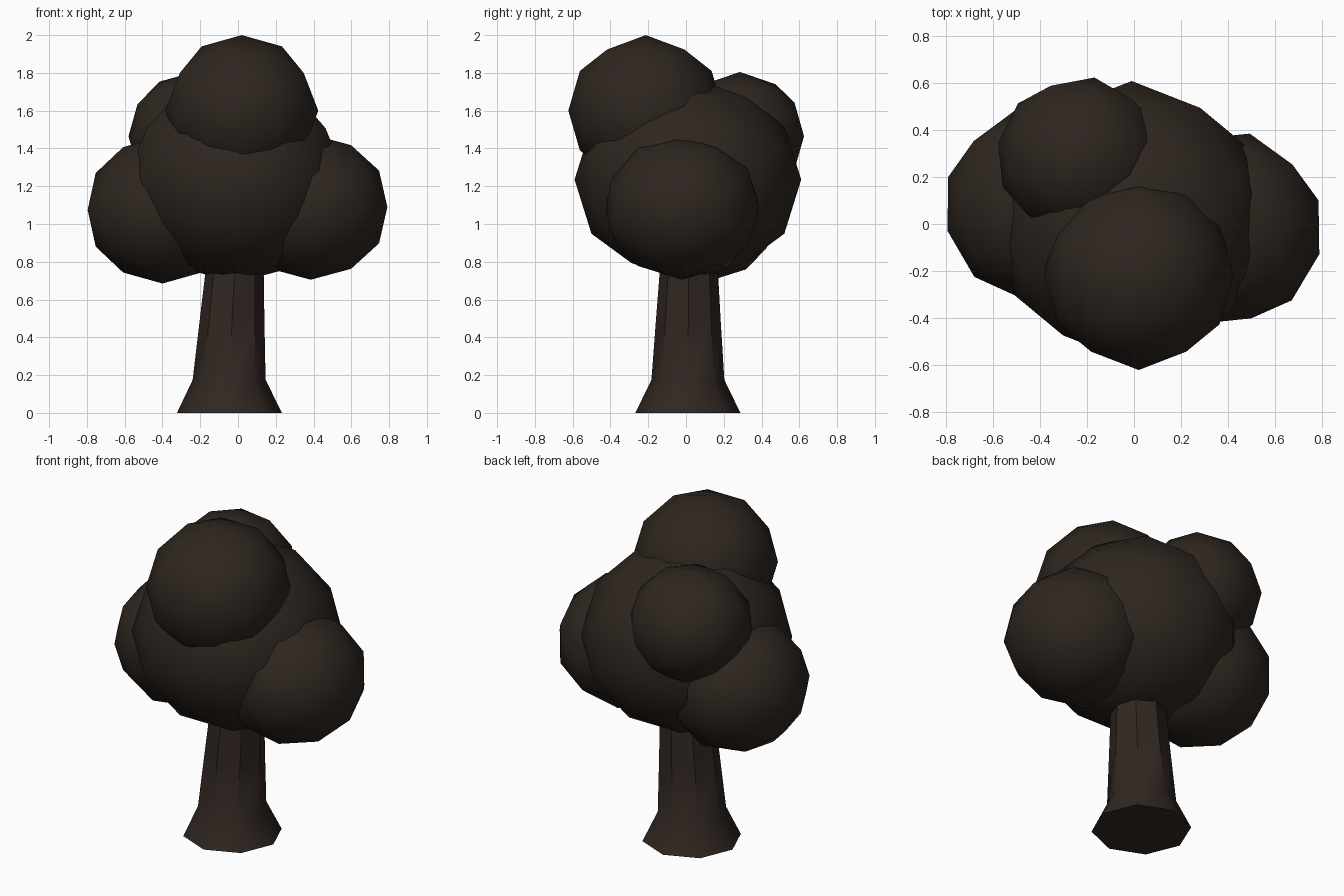
import bpy, bmesh
from math import radians, cos, sin, pi
from mathutils import Matrix

if "Cube" in bpy.data.objects:
    bpy.data.objects.remove(bpy.data.objects["Cube"])


def material(name, rgb):
    m = bpy.data.materials.new(name)
    m.diffuse_color = (*rgb, 1)
    m.use_nodes = True
    m.node_tree.nodes["Principled BSDF"].inputs["Base Color"].default_value = m.diffuse_color
    return m


bark = material("bark", (0.030, 0.020, 0.015))
leaf = material("leaf", (0.027, 0.019, 0.014))


def add_object(name, bm, mat, angle):
    me = bpy.data.meshes.new(name)
    bmesh.ops.recalc_face_normals(bm, faces=bm.faces)
    bm.to_mesh(me)
    bm.free()
    me.materials.append(mat)
    ob = bpy.data.objects.new(name, me)
    bpy.context.collection.objects.link(ob)
    bpy.ops.object.select_all(action='DESELECT')
    ob.select_set(True)
    bpy.context.view_layer.objects.active = ob
    bpy.ops.object.shade_smooth_by_angle(angle=radians(angle))
    return ob


# Leaf clumps: low-poly balls turned so an edge midpoint points up
def clump(name, centre, size, spin):
    bm = bmesh.new()
    turn = Matrix.Rotation(radians(spin), 4, 'Z') @ Matrix.Rotation(radians(-31.72), 4, 'Y')
    bmesh.ops.create_icosphere(bm, subdivisions=2, radius=1, matrix=turn)
    bmesh.ops.scale(bm, vec=size, verts=bm.verts)
    bmesh.ops.translate(bm, vec=centre, verts=bm.verts)
    add_object(name, bm, leaf, 60)


clump("main_foliage", (-0.01, 0.01, 1.235), (0.585, 0.60, 0.545), 0)
clump("top_front_foliage", (0.02, -0.213, 1.60), (0.405, 0.41, 0.40), 0)
clump("back_foliage", (-0.23, 0.285, 1.465), (0.355, 0.345, 0.34), -10)
clump("left_foliage", (-0.40, 0.08, 1.075), (0.41, 0.42, 0.39), 15)
clump("right_foliage", (0.385, -0.02, 1.09), (0.42, 0.42, 0.385), -15)

# Trunk: eight-sided rings (x, y, z, radius) with a flared foot
rings = [(-0.045, 0.01, 0.0, 0.278), (-0.047, 0.01, 0.175, 0.193),
         (-0.032, 0.012, 0.48, 0.172), (-0.018, 0.015, 0.75, 0.154),
         (-0.01, 0.015, 1.1, 0.14)]
bm = bmesh.new()
loops = [[bm.verts.new((x + r * cos(i * pi / 4), y + r * sin(i * pi / 4), z))
          for i in range(8)] for x, y, z, r in rings]
for a, b in zip(loops, loops[1:]):
    for i in range(8):
        j = (i + 1) % 8
        bm.faces.new((a[i], a[j], b[j], b[i]))
bm.faces.new(loops[0][::-1])
bm.faces.new(loops[-1])
add_object("trunk", bm, bark, 44)
